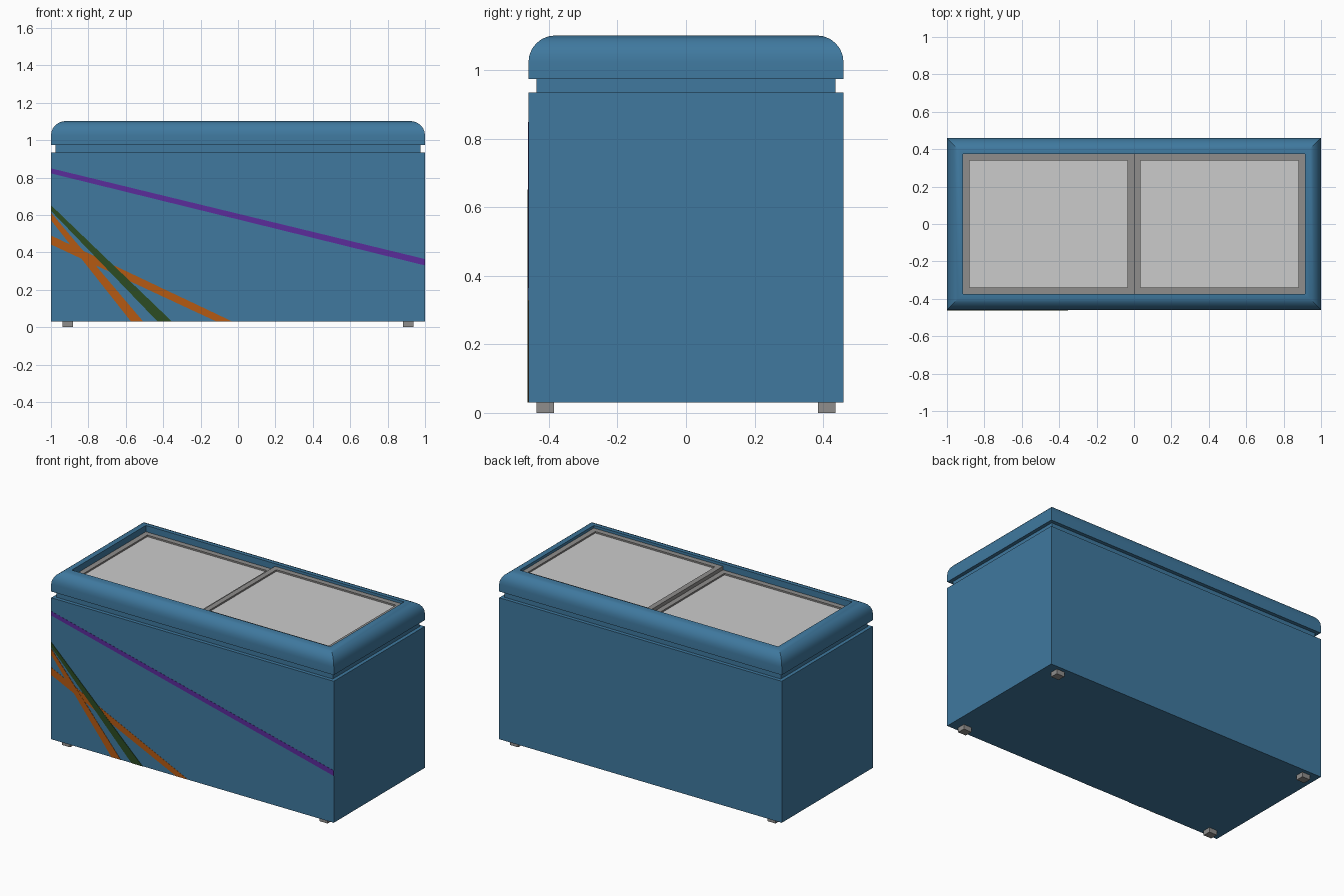
import bpy, bmesh, math

if "Cube" in bpy.data.objects:
    bpy.data.objects.remove(bpy.data.objects["Cube"])

HX, HY = 1.0, 0.46          # half length and half depth


def material(name, rgb):
    m = bpy.data.materials.new(name)
    m.diffuse_color = (*rgb, 1)
    m.use_nodes = True
    m.node_tree.nodes["Principled BSDF"].inputs["Base Color"].default_value = m.diffuse_color
    return m


BLUE = material("blue paint", (0.050, 0.190, 0.345))
GREY = material("grey metal", (0.275, 0.270, 0.262))
GLASS = material("pale glass", (0.60, 0.60, 0.60))
PURPLE = material("purple", (0.105, 0.025, 0.33))
ORANGE = material("orange", (0.46, 0.10, 0.006))
GREEN = material("dark green", (0.025, 0.072, 0.016))


def finish(bm, name, mat):
    bmesh.ops.recalc_face_normals(bm, faces=bm.faces[:])
    me = bpy.data.meshes.new(name)
    bm.to_mesh(me)
    bm.free()
    me.materials.append(mat)
    ob = bpy.data.objects.new(name, me)
    bpy.context.collection.objects.link(ob)
    return ob


def stack(name, mat, rect, profile, cap_ends=True):
    """Rectangular loops (inset, z) joined in order; capped or closed to a ring."""
    x0, x1, y0, y1 = rect
    bm = bmesh.new()
    loops = []
    for d, z in profile:
        pts = [(x0 + d, y0 + d), (x1 - d, y0 + d), (x1 - d, y1 - d), (x0 + d, y1 - d)]
        loops.append([bm.verts.new((x, y, z)) for x, y in pts])
    pairs = list(zip(loops, loops[1:]))
    if cap_ends:
        bm.faces.new(loops[0])
        bm.faces.new(loops[-1])
    else:
        pairs.append((loops[-1], loops[0]))
    for a, b in pairs:
        for i in range(4):
            j = (i + 1) % 4
            bm.faces.new((a[i], a[j], b[j], b[i]))
    return finish(bm, name, mat)


def box(name, mat, x0, x1, y0, y1, z0, z1):
    return stack(name, mat, (x0, x1, y0, y1), [(0, z0), (0, z1)])


FULL = (-HX, HX, -HY, HY)

# Cabinet and the narrower seal under the lid
box("cabinet", BLUE, *FULL, 0.03, 0.935)
box("lid_seal", BLUE, -HX + 0.023, HX - 0.023, -HY + 0.023, HY - 0.023, 0.935, 0.975)

# Lid: rounded mitred rim with a sunken opening
R = 0.078
profile = [(0, 0.975)]
for i in range(7):
    t = math.pi / 2 * i / 6
    profile.append((R - R * math.cos(t), 1.102 - R + R * math.sin(t)))
profile += [(0.086, 1.102), (0.086, 1.03)]
lid = stack("lid_rim", BLUE, FULL, profile)
bpy.context.view_layer.objects.active = lid
lid.select_set(True)
bpy.ops.object.shade_smooth_by_angle(angle=math.radians(30))
lid.select_set(False)

# Two sliding glass panes; the right one rides higher
for side, x0, x1, top in (("left", -0.914, 0.0, 1.062), ("right", 0.0, 0.914, 1.085)):
    rect = (x0, x1, -0.374, 0.374)
    w = 0.034
    stack(side + "_pane_frame", GREY, rect,
          [(0, 1.031), (0, top), (w, top), (w, 1.031)], cap_ends=False)
    box(side + "_glass", GLASS, x0 + w, x1 - w, -0.374 + w, 0.374 - w, 1.032, top - 0.01)

# Feet
for sx, nx in ((-1, "left"), (1, "right")):
    for sy, ny in ((-1, "front"), (1, "back")):
        cx, cy = sx * 0.911, sy * 0.411
        box(f"{ny}_{nx}_foot", GREY, cx - 0.028, cx + 0.028, cy - 0.025, cy + 0.025, 0, 0.03)


# Painted stripes as thin plates on the front
def stripe(name, mat, corners, lift):
    bm = bmesh.new()
    face = bm.faces.new([bm.verts.new((x, -HY - lift, z)) for x, z in corners])
    new = bmesh.ops.extrude_face_region(bm, geom=[face])["geom"]
    for v in new:
        if isinstance(v, bmesh.types.BMVert):
            v.co.y = -HY + 0.001
    finish(bm, name, mat)


stripe("purple_stripe", PURPLE, [(-1, 0.822), (1, 0.33), (1, 0.364), (-1, 0.849)], 0.001)
stripe("wide_orange_stripe", ORANGE, [(-1, 0.442), (-0.115, 0.03), (-0.03, 0.03), (-1, 0.49)], 0.001)
stripe("steep_orange_stripe", ORANGE, [(-1, 0.572), (-0.572, 0.03), (-0.507, 0.03), (-1, 0.612)], 0.0018)
stripe("green_stripe", GREEN, [(-1, 0.622), (-0.43, 0.03), (-0.353, 0.03), (-1, 0.652)], 0.0026)
